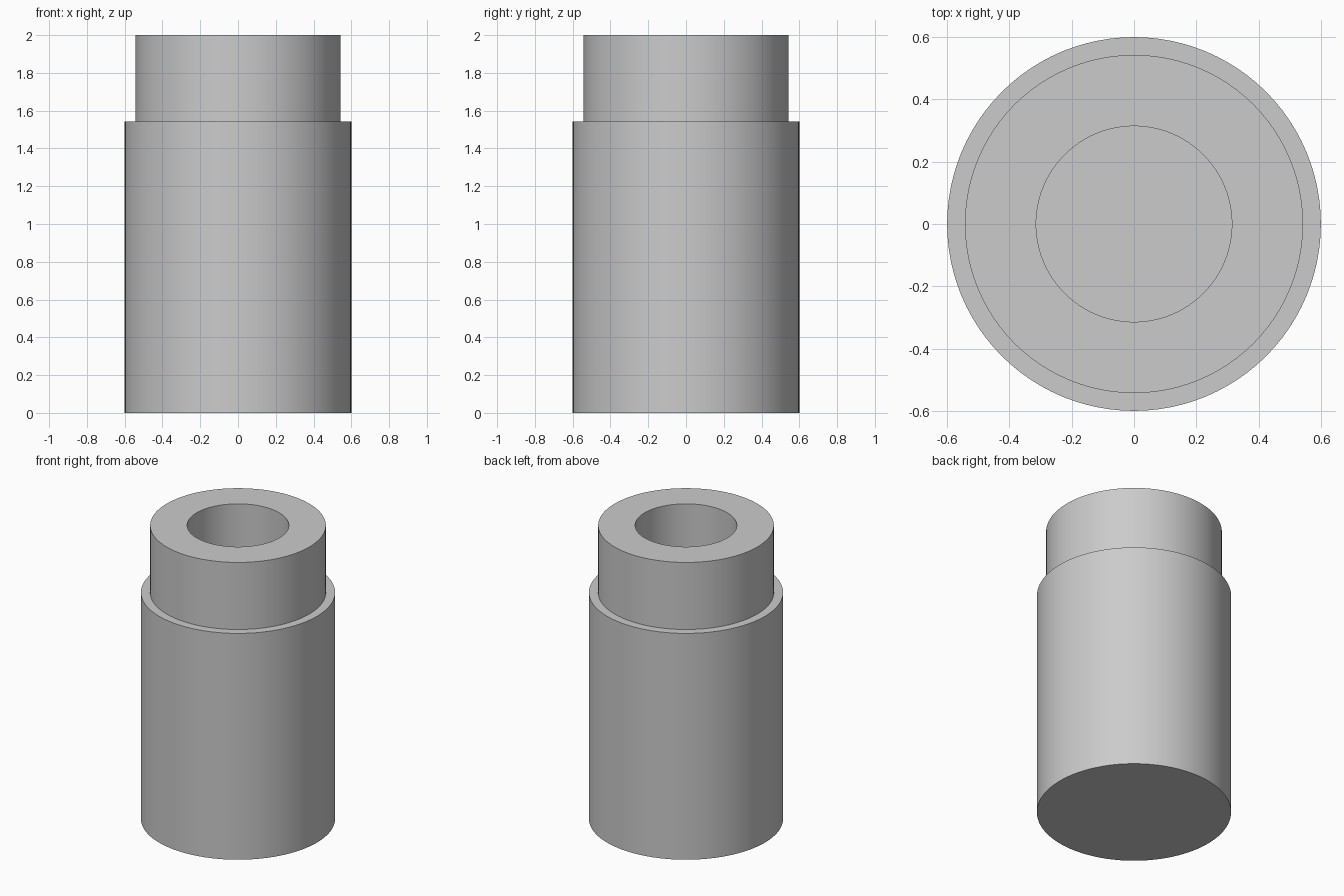
import bpy
import bmesh
from math import radians, tau
from mathutils import Matrix

cube = bpy.data.objects.get("Cube")
if cube:
    bpy.data.objects.remove(cube, do_unlink=True)

SEGMENTS = 96
UNIT = 2 / 35          # the full height is 35 units
BODY_R, NECK_R, BORE_R = 10.5 * UNIT, 9.5 * UNIT, 5.5 * UNIT
TOP, SHOULDER, FLOOR = 35 * UNIT, 27 * UNIT, 5 * UNIT

# Plain grey metal
grey = bpy.data.materials.new("plain_grey")
grey.use_nodes = True
colour = (0.6, 0.6, 0.6, 1)
grey.diffuse_color = colour
grey.node_tree.nodes["Principled BSDF"].inputs["Base Color"].default_value = colour

# Half section of the stepped sleeve, from base centre to bore floor centre
profile = [
    (0, 0), (BODY_R, 0), (BODY_R, SHOULDER), (NECK_R, SHOULDER),
    (NECK_R, TOP), (BORE_R, TOP), (BORE_R, FLOOR), (0, FLOOR),
]

# Spin the section about the z axis
bm = bmesh.new()
verts = [bm.verts.new((r, 0, z)) for r, z in profile]
edges = [bm.edges.new(pair) for pair in zip(verts, verts[1:])]
bmesh.ops.spin(bm, geom=verts + edges, cent=(0, 0, 0), axis=(0, 0, 1),
               angle=tau, steps=SEGMENTS, use_merge=True)
bmesh.ops.remove_doubles(bm, verts=bm.verts, dist=0.0001)
bmesh.ops.recalc_face_normals(bm, faces=bm.faces)

mesh = bpy.data.meshes.new("stepped_sleeve")
bm.to_mesh(mesh)
bm.free()
mesh.materials.append(grey)
sleeve = bpy.data.objects.new("stepped_sleeve", mesh)
bpy.context.collection.objects.link(sleeve)

# Smooth round walls with crisp rims
bpy.ops.object.select_all(action="DESELECT")
sleeve.select_set(True)
bpy.context.view_layer.objects.active = sleeve
bpy.ops.object.shade_smooth_by_angle(angle=radians(30))
